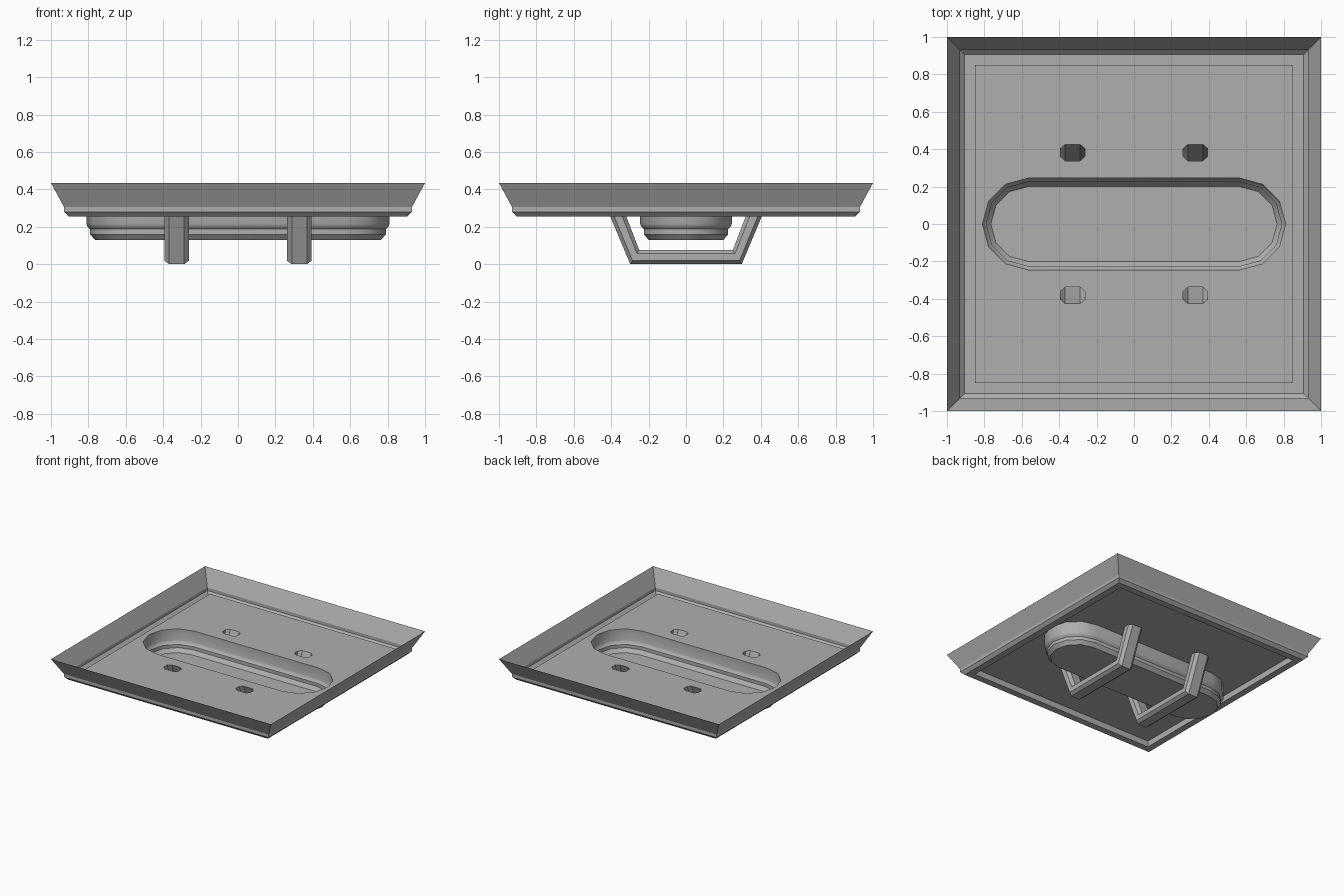
import bpy
import bmesh
from math import pi, cos, sin, radians
from mathutils import Vector

if "Cube" in bpy.data.objects:
    bpy.data.objects.remove(bpy.data.objects["Cube"])

grey = bpy.data.materials.new("plain grey")
grey.use_nodes = True
COLOUR = (0.43, 0.43, 0.43, 1)
grey.diffuse_color = COLOUR
grey.node_tree.nodes["Principled BSDF"].inputs["Base Color"].default_value = COLOUR

FLOOR = 0.305


def square(half, z):
    return [Vector((x * half, y * half, z)) for x, y in ((-1, -1), (1, -1), (1, 1), (-1, 1))]


def slot(radius, z, reach=0.565, steps=6):
    """Counter-clockwise long slot with rounded ends along x."""
    ring = []
    for side in (1, -1):
        for i in range(steps + 1):
            a = pi * i / steps - side * pi / 2
            ring.append(Vector((side * reach + radius * cos(a), radius * sin(a), z)))
    return ring


def strut_ring(x, inner, outer):
    """Chamfered rectangle spanning the inner and outer (y, z) points."""
    start, end = Vector((x, *inner)), Vector((x, *outer))
    mid = (start + end) / 2
    across = end - mid
    wide, flat, edge = 0.065, 0.04, 0.5
    shape = [(wide, -edge), (wide, edge), (flat, 1), (-flat, 1),
             (-wide, edge), (-wide, -edge), (-flat, -1), (flat, -1)]
    return [mid + Vector((u, 0, 0)) + across * v for u, v in shape]


def loft(bm, rings, cap=False):
    loops = [[bm.verts.new(p) for p in ring] for ring in rings]
    for a, b in zip(loops, loops[1:]):
        n = len(a)
        for i in range(n):
            j = (i + 1) % n
            bm.faces.new((a[i], a[j], b[j], b[i]))
    if cap:
        bm.faces.new(loops[-1])


def finish(name, bm, smooth_angle=0):
    mesh = bpy.data.meshes.new(name)
    bm.to_mesh(mesh)
    bm.free()
    mesh.materials.append(grey)
    obj = bpy.data.objects.new(name, mesh)
    bpy.context.collection.objects.link(obj)
    if smooth_angle:
        bpy.ops.object.select_all(action="DESELECT")
        obj.select_set(True)
        bpy.context.view_layer.objects.active = obj
        bpy.ops.object.shade_smooth_by_angle(angle=radians(smooth_angle))


# Flared rim stepping down to a gutter and up to the floor edge
bm = bmesh.new()
rim = [(1, 0.435), (0.93, FLOOR), (0.93, 0.28), (0.905, 0.255), (0.85, 0.255), (0.85, FLOOR)]
loft(bm, [square(h, z) for h, z in rim])
finish("rim", bm)

# Struts: open tubes bent under the basin, from floor hole to floor hole
bend = [((0.338, FLOOR), (0.426, FLOOR)), ((0.25, 0.075), (0.298, 0))]
path = bend + [((-i[0], i[1]), (-o[0], o[1])) for i, o in reversed(bend)]
holes = []
for name, x in (("left_strut", 0.328), ("right_strut", -0.328)):
    rings = [strut_ring(x, i, o) for i, o in path]
    holes += [rings[0], rings[-1]]
    bm = bmesh.new()
    loft(bm, rings)
    bmesh.ops.recalc_face_normals(bm, faces=bm.faces)
    finish(name, bm)

# Basin: long stepped slot with a flat bottom
bm = bmesh.new()
steps = [(0.245, FLOOR), (0.245, 0.215), (0.239, 0.2), (0.225, 0.187),
         (0.225, 0.16), (0.2, 0.13)]
loft(bm, [slot(r, z) for r, z in steps], cap=True)
finish("basin", bm, smooth_angle=35)

# Floor with the basin opening and strut holes left open
bm = bmesh.new()
edges = []
for ring in [square(0.85, FLOOR), slot(0.245, FLOOR)] + holes:
    verts = [bm.verts.new(p) for p in ring]
    edges += [bm.edges.new((verts[i - 1], verts[i])) for i in range(len(verts))]
bmesh.ops.triangle_fill(bm, use_beauty=True, use_dissolve=False, edges=edges, normal=(0, 0, 1))
for face in bm.faces:
    face.normal_update()
    if face.normal.z < 0:
        face.normal_flip()
finish("floor", bm)
